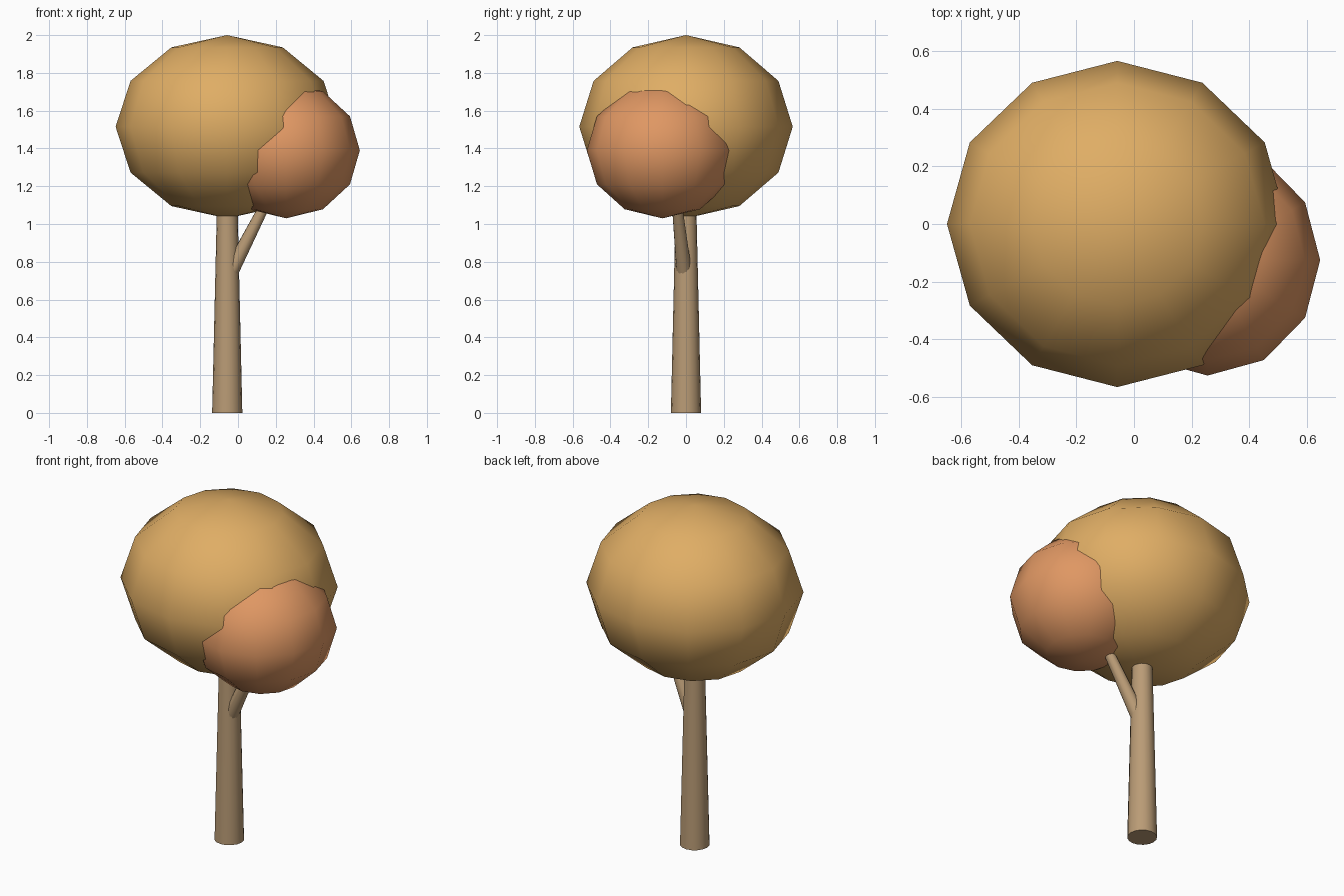
import bpy
from math import radians
from mathutils import Vector

cube = bpy.data.objects.get("Cube")
if cube:
    bpy.data.objects.remove(cube, do_unlink=True)


def material(name, rgb):
    mat = bpy.data.materials.new(name)
    mat.use_nodes = True
    mat.diffuse_color = (*rgb, 1)
    bsdf = mat.node_tree.nodes["Principled BSDF"]
    bsdf.inputs["Base Color"].default_value = (*rgb, 1)
    bsdf.inputs["Roughness"].default_value = 0.9
    return mat


def finish(name, mat, angle):
    obj = bpy.context.object
    obj.name = name
    obj.data.materials.append(mat)
    bpy.ops.object.transform_apply(location=False, rotation=True, scale=True)
    bpy.ops.object.shade_smooth_by_angle(angle=radians(angle))


def crown(name, mat, centre, radii):
    """Low-poly ellipsoid of leaves."""
    bpy.ops.mesh.primitive_uv_sphere_add(segments=12, ring_count=6, radius=1, location=centre)
    bpy.context.object.scale = radii
    finish(name, mat, 80)


def limb(name, mat, start, end, r_start, r_end, sides):
    """Tapered round limb between two points."""
    a, b = Vector(start), Vector(end)
    bpy.ops.mesh.primitive_cone_add(vertices=sides, radius1=r_start, radius2=r_end,
                                    depth=(b - a).length, location=(a + b) / 2)
    bpy.context.object.rotation_euler = (b - a).to_track_quat("Z", "Y").to_euler()
    finish(name, mat, 50)


bark = material("tan bark", (0.49, 0.33, 0.18))
gold = material("golden leaves", (0.74, 0.42, 0.13))
orange = material("orange leaves", (0.74, 0.31, 0.125))

# Trunk and side branch, both ending inside the foliage
limb("trunk", bark, (-0.057, 0, 0), (-0.057, 0, 1.12), 0.08, 0.054, 16)
limb("side_branch", bark, (-0.036, -0.01, 0.75), (0.194, -0.058, 1.2), 0.041, 0.024, 12)

# Foliage
crown("main_crown", gold, (-0.058, 0, 1.515), (0.59, 0.565, 0.485))
crown("side_crown", orange, (0.255, -0.125, 1.39), (0.39, 0.4, 0.36))
